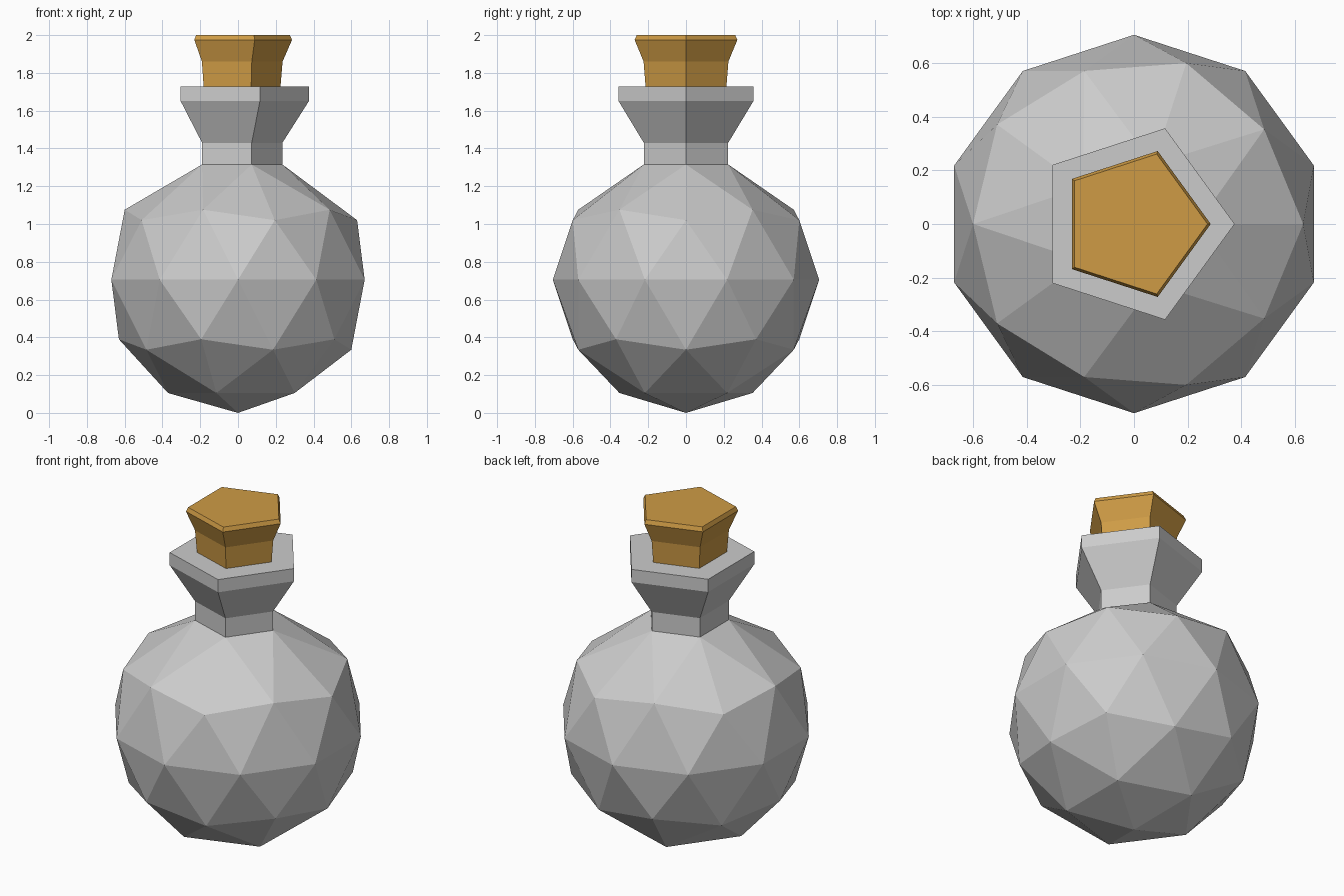
import bpy, bmesh
from math import cos, sin, tau, atan2

if "Cube" in bpy.data.objects:
    bpy.data.objects.remove(bpy.data.objects["Cube"])

SIDES = 5
R = 0.705  # body radius


def add_ring(bm, r, z):
    return [bm.verts.new((r * cos(tau * i / SIDES), r * sin(tau * i / SIDES), z))
            for i in range(SIDES)]


def loft(bm, ring, profile):
    """Continue a five-sided ring upwards through (radius, height) steps."""
    for r, z in profile:
        nxt = add_ring(bm, r, z)
        for i in range(SIDES):
            j = (i + 1) % SIDES
            bm.faces.new((ring[i], ring[j], nxt[j], nxt[i]))
        ring = nxt
    return ring


def finish(bm, name):
    bmesh.ops.recalc_face_normals(bm, faces=bm.faces[:])
    mesh = bpy.data.meshes.new(name)
    bm.to_mesh(mesh)
    bm.free()
    obj = bpy.data.objects.new(name, mesh)
    bpy.context.collection.objects.link(obj)
    return obj


# Flask: icosphere opened at the top pole, neck and lip grown from the opening
bm = bmesh.new()
bmesh.ops.create_icosphere(bm, subdivisions=2, radius=R)
bmesh.ops.translate(bm, verts=bm.verts[:], vec=(0, 0, R))
top = max(bm.verts, key=lambda v: v.co.z)
bmesh.ops.delete(bm, geom=[top], context='VERTS')
opening = [v for v in bm.verts if v.is_boundary]
opening.sort(key=lambda v: round(atan2(v.co.y, v.co.x), 4) % tau)
for i, v in enumerate(opening):
    a = tau * i / SIDES
    v.co = (0.235 * cos(a), 0.235 * sin(a), 1.315)
loft(bm, opening, [(0.235, 1.43), (0.375, 1.65), (0.375, 1.727), (0.225, 1.727)])
finish(bm, "flask")

# Cork: flared stopper with a small bevel at the top
bm = bmesh.new()
base = add_ring(bm, 0.225, 1.727)
bm.faces.new(loft(bm, base, [(0.236, 1.86), (0.286, 1.975), (0.274, 2.0)]))
cork = finish(bm, "cork")
mat = bpy.data.materials.new("cork_brown")
mat.diffuse_color = (0.62, 0.33, 0.06, 1)
mat.use_nodes = True
mat.node_tree.nodes["Principled BSDF"].inputs["Base Color"].default_value = mat.diffuse_color
cork.data.materials.append(mat)
